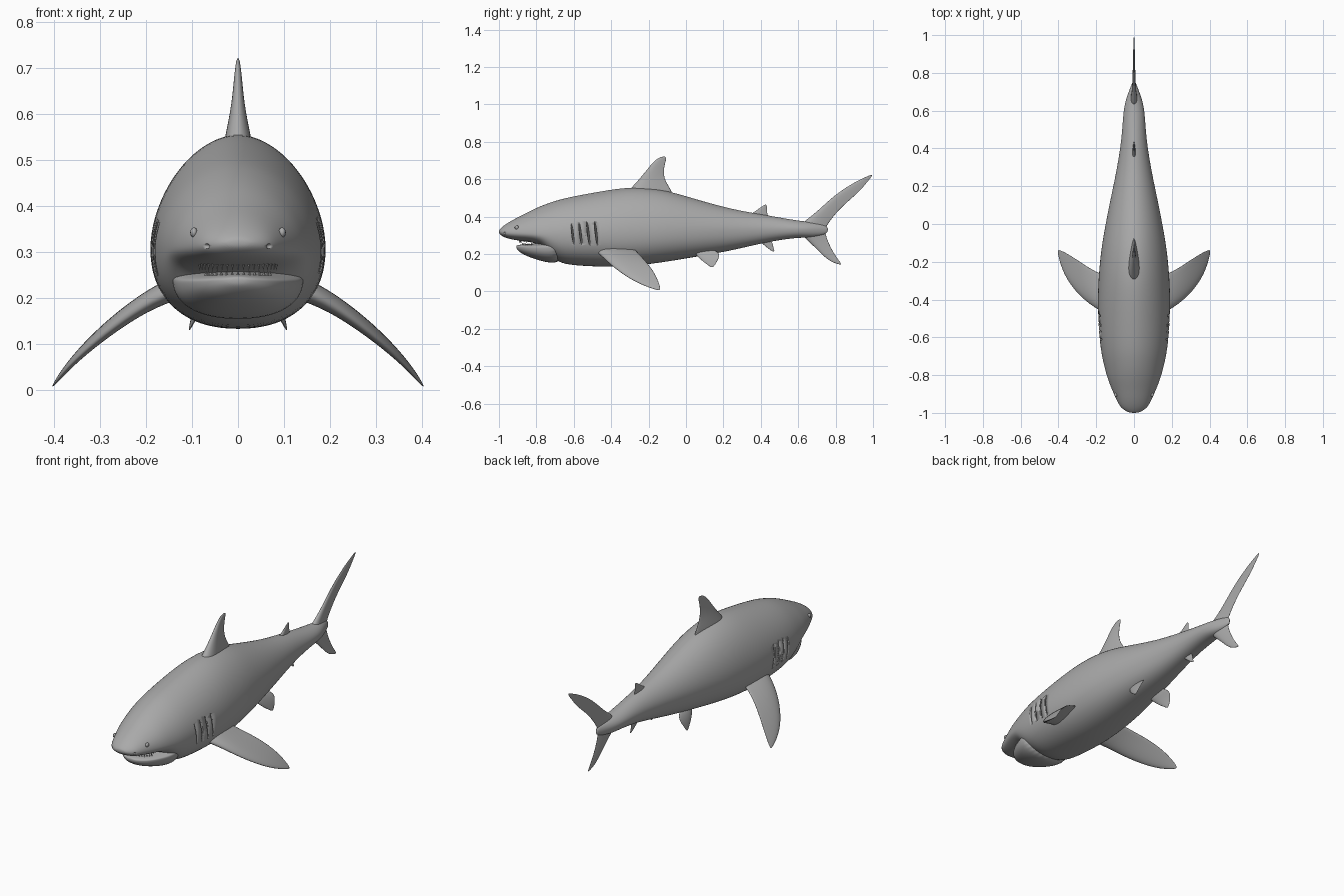
import bpy, bmesh, math
from mathutils import Vector

grey = bpy.data.materials.new("skin_grey")
grey.diffuse_color = (0.4, 0.4, 0.4, 1)


def finish(name, bm, smooth=2, mirror=False):
    bmesh.ops.recalc_face_normals(bm, faces=bm.faces)
    me = bpy.data.meshes.new(name)
    bm.to_mesh(me)
    bm.free()
    for p in me.polygons:
        p.use_smooth = True
    me.materials.append(grey)
    ob = bpy.data.objects.new(name, me)
    bpy.context.collection.objects.link(ob)
    if mirror:
        ob.modifiers.new("mirror", 'MIRROR').use_mirror_merge = False
    if smooth:
        m = ob.modifiers.new("smooth", 'SUBSURF')
        m.levels = m.render_levels = smooth
    return ob


def loft(rings):
    """Skin a list of equal-length point rings and cap both ends."""
    bm = bmesh.new()
    vs = [[bm.verts.new(p) for p in r] for r in rings]
    n = len(vs[0])
    for a, b in zip(vs, vs[1:]):
        for i in range(n):
            j = (i + 1) % n
            bm.faces.new((a[i], a[j], b[j], b[i]))
    bm.faces.new(vs[0])
    bm.faces.new(vs[-1])
    return bm


def hull(stations, n=28):
    """Egg-shaped cross-sections: y, bottom, widest height, top, half width."""
    rings = []
    for y, lo, mid, hi, w in stations:
        ring = []
        for i in range(n):
            a = 2 * math.pi * i / n
            c, s = math.cos(a), math.sin(a)
            e = 2 / (1.85 if s > 0 else 2.25)
            x = math.copysign(abs(c) ** e, c) * w
            z = mid + math.copysign(abs(s) ** e, s) * (hi - mid if s > 0 else mid - lo)
            ring.append((x, y, z))
        rings.append(ring)
    return loft(rings)


# chord position and thickness of a fin's cross-section
FOIL = [(0, 0), (0.05, 0.3), (0.2, 0.5), (0.5, 0.4), (0.8, 0.17), (1, 0),
        (0.8, -0.17), (0.5, -0.4), (0.2, -0.5), (0.05, -0.3)]


def fin(name, sections, mirror=False):
    """Sections run root to tip: leading point, trailing point, thickness."""
    rings = []
    for k, (le, te, th) in enumerate(sections):
        le, te = Vector(le), Vector(te)
        a = sections[max(k - 1, 0)]
        b = sections[min(k + 1, len(sections) - 1)]
        span = (Vector(b[0]) + Vector(b[1])) - (Vector(a[0]) + Vector(a[1]))
        nrm = (te - le).cross(span).normalized()
        rings.append([le.lerp(te, u) + nrm * (t * th) for u, t in FOIL])
    return finish(name, loft(rings), 2, mirror)


def flat_fin(name, sections):
    """Fin on the centre plane, given as leading y z, trailing y z, thickness."""
    return fin(name, [((0, a, b), (0, c, d), t) for a, b, c, d, t in sections])


# Body
body = finish("body", hull([
    (-1.0, .313, .32, .327, .018),
    (-.992, .302, .318, .337, .042), (-.97, .288, .315, .356, .073),
    (-.93, .277, .314, .381, .094), (-.88, .27, .312, .406, .116),
    (-.82, .262, .31, .438, .14), (-.77, .245, .305, .46, .154),
    (-.73, .19, .305, .475, .164), (-.67, .147, .305, .495, .176),
    (-.57, .136, .305, .516, .188), (-.41, .129, .308, .545, .194),
    (-.29, .135, .31, .56, .189), (-.18, .147, .315, .553, .18),
    (-.08, .162, .32, .535, .166), (.07, .187, .325, .489, .138),
    (.2, .21, .328, .453, .11), (.3, .232, .33, .43, .09),
    (.42, .26, .332, .41, .07), (.52, .278, .333, .392, .061),
    (.61, .288, .333, .377, .055), (.67, .287, .331, .372, .04),
    (.73, .30, .33, .36, .016), (.76, .315, .33, .345, .005)]))

# Lower jaw
finish("lower_jaw", hull([
    (-.907, .231, .238, .244, .014), (-.9, .22, .238, .248, .036),
    (-.88, .203, .237, .251, .066), (-.85, .188, .236, .253, .092),
    (-.8, .17, .236, .257, .12), (-.74, .153, .236, .266, .143),
    (-.66, .15, .25, .3, .15)]))

# Caudal fin, lower tip to upper tip in two lobes
flat_fin("tail_upper_lobe", [
    (.60, .335, .74, .29, .05), (.63, .378, .752, .335, .036),
    (.69, .417, .775, .375, .022), (.79, .515, .83, .445, .015),
    (.895, .582, .925, .525, .01), (.955, .61, .963, .575, .007),
    (.995, .627, .998, .618, .003)])
flat_fin("tail_lower_lobe", [
    (.60, .325, .75, .36, .05), (.635, .282, .75, .325, .034),
    (.69, .235, .76, .275, .02), (.75, .173, .787, .217, .012),
    (.79, .152, .81, .178, .008), (.828, .142, .832, .147, .003)])

# Fins on the back and belly line
flat_fin("dorsal_fin", [
    (-.34, .51, -.05, .48, .085), (-.285, .565, -.056, .532, .058),
    (-.225, .632, -.108, .59, .03), (-.18, .69, -.116, .645, .019),
    (-.148, .716, -.108, .69, .011), (-.113, .724, -.102, .714, .004)])
flat_fin("second_dorsal_fin", [
    (.32, .40, .44, .385, .028), (.355, .42, .447, .402, .018),
    (.395, .447, .433, .425, .009), (.425, .468, .434, .461, .003)])
flat_fin("anal_fin", [
    (.37, .285, .46, .28, .022), (.405, .258, .468, .253, .015),
    (.44, .228, .469, .235, .008), (.468, .21, .475, .213, .003)])

# Paired fins
fin("pectoral_fins", [
    ((.11, -.50, .225), (.11, -.27, .245), .06),
    ((.185, -.46, .198), (.185, -.25, .212), .046),
    ((.27, -.402, .138), (.26, -.205, .168), .034),
    ((.347, -.312, .072), (.325, -.163, .11), .022),
    ((.387, -.225, .029), (.37, -.142, .056), .013),
    ((.405, -.145, .004), (.404, -.133, .008), .004)], True)
fin("pelvic_fins", [
    ((.06, .03, .22), (.06, .16, .23), .03),
    ((.084, .07, .175), (.088, .192, .198), .018),
    ((.096, .105, .148), (.1, .175, .17), .01),
    ((.107, .138, .126), (.107, .15, .132), .003)], True)


def ball(bm, centre, size):
    g = bmesh.ops.create_uvsphere(bm, u_segments=12, v_segments=8, radius=1)
    for v in g['verts']:
        v.co = Vector([c + s * p for c, s, p in zip(centre, size, v.co)])
    return g['verts']


# Gill slits and nostrils cut into the body
bm = bmesh.new()
for sx in (-1, 1):
    for i in range(4):
        for v in ball(bm, (sx * .184, -.607 + .042 * i, .312), (.025, .005, .064)):
            v.co.y -= (v.co.z - .312) * .12
    ball(bm, (sx * .07, -.972, .312), (.009, .008, .006))
cutter = finish("slit_cutter", bm, 0)
cutter.hide_render = True
cutter.hide_set(True)
cut = body.modifiers.new("slits", 'BOOLEAN')
cut.operation = 'DIFFERENCE'
cut.solver = 'EXACT'
cut.object = cutter

# Eyes
bm = bmesh.new()
for sx in (-1, 1):
    ball(bm, (sx * .096, -.905, .342), (.008, .011, .011))
finish("eyes", bm, 0)

# Teeth along both lips
bm = bmesh.new()
for r, z, h, count in ((.09, .286, -.028, 19), (.075, .244, .016, 15)):
    for i in range(count):
        a = math.radians(-68 + 136 * i / (count - 1))
        x, y = r * math.sin(a), -.80 - r * math.cos(a)
        base = [bm.verts.new((x + .0055 * math.cos(k * math.pi / 2),
                              y + .0055 * math.sin(k * math.pi / 2), z)) for k in range(4)]
        tip = bm.verts.new((x, y, z + h))
        bm.faces.new(base)
        for k in range(4):
            bm.faces.new((base[k], base[(k + 1) % 4], tip))
teeth = finish("teeth", bm, 0)
for p in teeth.data.polygons:
    p.use_smooth = False
